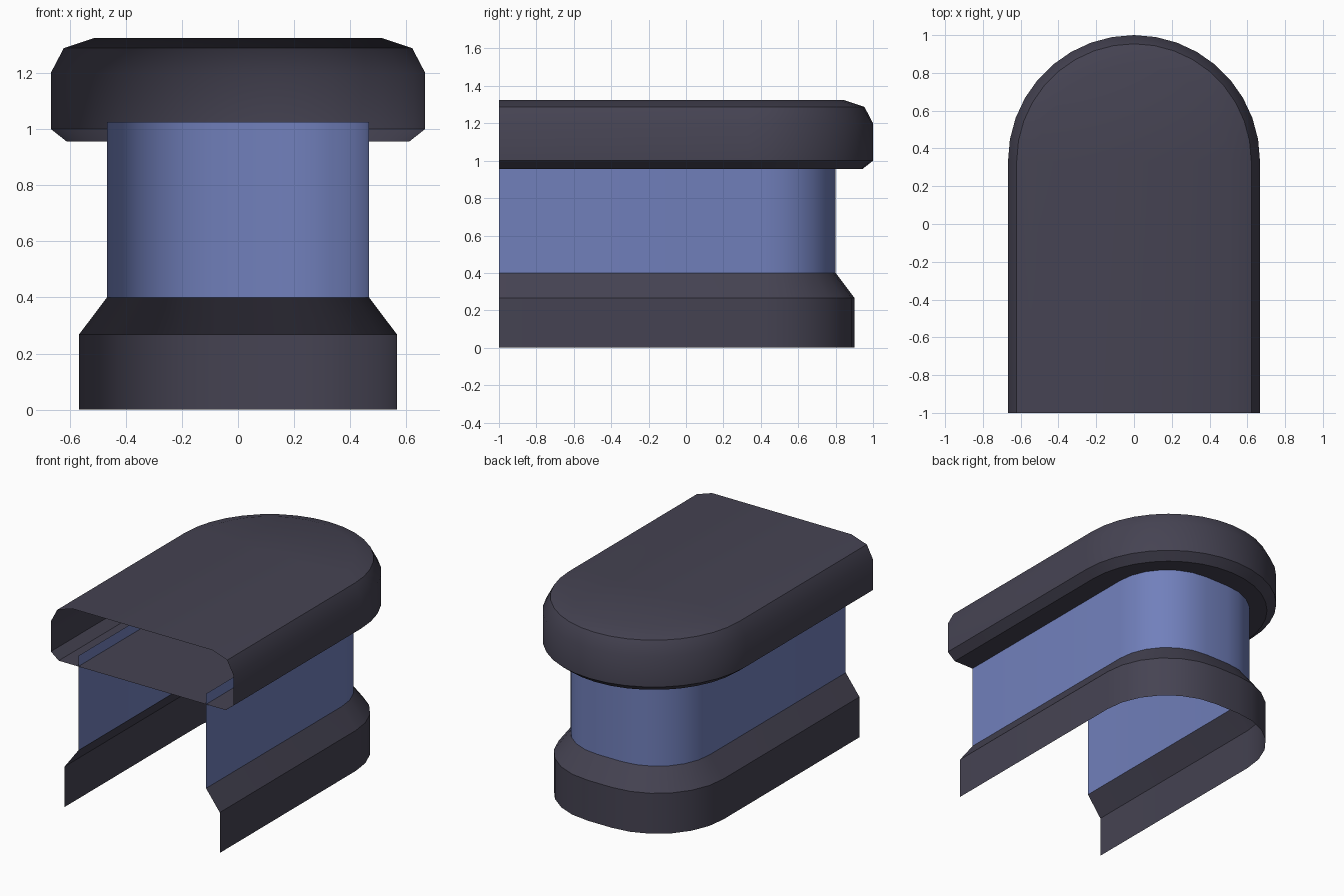
import bpy, bmesh, math

if "Cube" in bpy.data.objects:
    bpy.data.objects.remove(bpy.data.objects["Cube"])


def material(name, rgb):
    m = bpy.data.materials.new(name)
    m.diffuse_color = (*rgb, 1)
    m.use_nodes = True
    m.node_tree.nodes["Principled BSDF"].inputs["Base Color"].default_value = m.diffuse_color
    return m


DARK = material("dark slate", (0.060, 0.056, 0.085))
BLUE = material("periwinkle blue", (0.165, 0.215, 0.50))


def plan(half, back, radius, segs):
    """Outline from the front right, round the back, to the front left."""
    quarter = []
    for i in range(segs + 1):
        a = math.pi / 2 * i / segs
        quarter.append((half - radius + radius * math.cos(a),
                        back - radius + radius * math.sin(a)))
    right = [(half, -1.0)] + quarter
    left = [(-x, y) for x, y in reversed(right)]
    if half - radius < 1e-5:      # full half circle: share the middle point
        left = left[1:]
    return right + left


def shell(name, profile, half, back, radius, segs, mat, top=False, bottom=False):
    """Sweep (inset, z) profile points round the open-fronted plan."""
    bm = bmesh.new()
    rings = [[bm.verts.new((x, y, z))
              for x, y in plan(half - d, back - d, radius - d, segs)]
             for d, z in profile]
    for lo, hi in zip(rings, rings[1:]):
        for i in range(len(lo) - 1):
            bm.faces.new((lo[i], lo[i + 1], hi[i + 1], hi[i]))
    if top:
        bm.faces.new(rings[-1])
    if bottom:
        bm.faces.new(list(reversed(rings[0])))
    me = bpy.data.meshes.new(name)
    bm.to_mesh(me)
    bm.free()
    me.materials.append(mat)
    ob = bpy.data.objects.new(name, me)
    bpy.context.collection.objects.link(ob)
    bpy.ops.object.select_all(action='DESELECT')
    ob.select_set(True)
    bpy.context.view_layer.objects.active = ob
    bpy.ops.object.shade_smooth_by_angle(angle=math.radians(30))
    return ob


# flared base skirt
shell("base", [(0, 0), (0, 0.267), (0.1, 0.4)], 0.567, 0.9, 0.48, 6, DARK)

# blue wall, its top running up into the cap
shell("wall", [(0, 0.4), (0, 1.025)], 0.467, 0.8, 0.38, 6, BLUE)

# rounded cap, hollow and open at the front, with a flat floor
shell("cap", [(0.057, 0.955), (0, 1.0), (0, 1.2), (0.046, 1.288), (0.157, 1.325)],
      0.667, 1.0, 0.667, 9, DARK, top=True, bottom=True)
